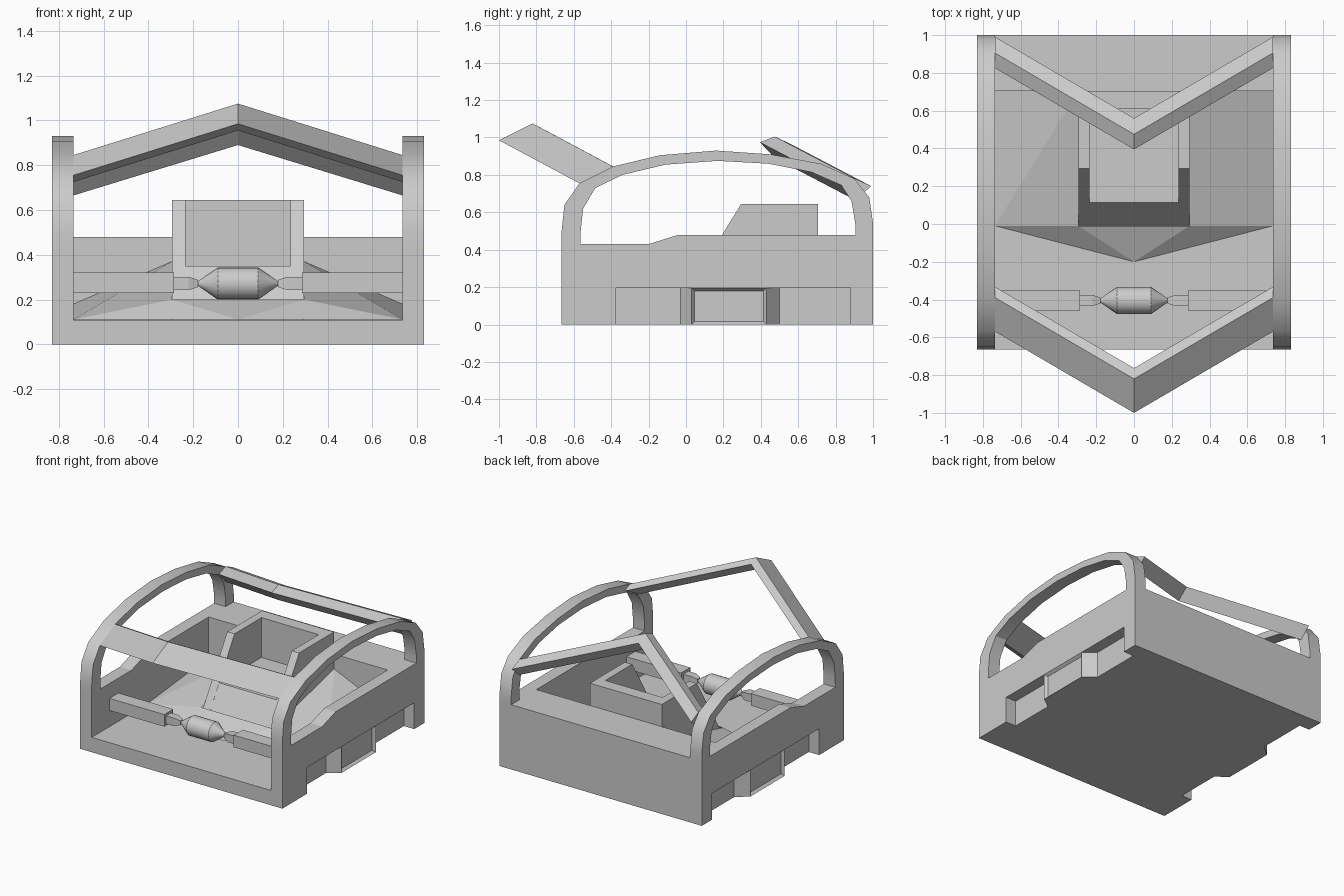
import bpy, bmesh, math
from mathutils import Vector

if "Cube" in bpy.data.objects:
    bpy.data.objects.remove(bpy.data.objects["Cube"])


def finish(name, bm, mirror=False, smooth=None):
    bmesh.ops.recalc_face_normals(bm, faces=bm.faces)
    me = bpy.data.meshes.new(name)
    bm.to_mesh(me)
    bm.free()
    ob = bpy.data.objects.new(name, me)
    bpy.context.collection.objects.link(ob)
    if smooth:
        bpy.ops.object.select_all(action='DESELECT')
        ob.select_set(True)
        bpy.context.view_layer.objects.active = ob
        bpy.ops.object.shade_smooth_by_angle(angle=math.radians(smooth))
    if mirror:
        ob.modifiers.new("Mirror", 'MIRROR')
    return ob


def loft(bm, sections):
    """Skin a list of equal-length closed rings and cap the ends."""
    rings = [[bm.verts.new(p) for p in s] for s in sections]
    n = len(rings[0])
    for a, b in zip(rings, rings[1:]):
        for i in range(n):
            bm.faces.new((a[i], a[(i + 1) % n], b[(i + 1) % n], b[i]))
    bm.faces.new(rings[0])
    bm.faces.new(rings[-1])


def side_prism(name, pts, x0, x1, **kw):
    """Extrude a (y, z) profile along x."""
    bm = bmesh.new()
    loft(bm, [[(x, y, z) for y, z in pts] for x in (x0, x1)])
    return finish(name, bm, **kw)


IN, OUT = 0.735, 0.83

# Side walls: upper part with stepped top
side_prism("side_wall", [(-0.665, 0.195), (1, 0.195), (1, 0.48), (-0.04, 0.48),
                         (-0.2, 0.43), (-0.665, 0.43)], IN, OUT, mirror=True)

# Side walls: lower part with recesses and a framed panel
REC = 0.745
plan = [(IN, -0.665), (OUT, -0.665), (OUT, -0.375), (REC, -0.375), (REC, -0.03),
        (OUT, 0.03), (OUT, 0.43), (REC, 0.50), (REC, 0.88), (OUT, 0.88),
        (OUT, 1.0), (IN, 1.0)]
bm = bmesh.new()
loft(bm, [[(x, y, z) for x, y in plan] for z in (0, 0.195)])
bmesh.ops.recalc_face_normals(bm, faces=bm.faces)
panel = min(bm.faces, key=lambda f: (f.calc_center_median() - Vector((OUT, 0.23, 0.1))).length
            + (1 - abs(f.normal.x)))
bmesh.ops.inset_region(bm, faces=[panel], thickness=0.022, depth=-0.02)
finish("lower_side_wall", bm, mirror=True)

# Roll arches
outer = [(-0.665, 0.43), (-0.665, 0.5), (-0.65, 0.64), (-0.57, 0.755), (-0.39, 0.845),
         (-0.14, 0.905), (0.16, 0.93), (0.45, 0.91), (0.72, 0.86), (0.9, 0.78),
         (0.98, 0.68), (1.0, 0.54), (1.0, 0.48)]
inner = [(-0.565, 0.43), (-0.563, 0.5), (-0.55, 0.62), (-0.485, 0.73), (-0.34, 0.8),
         (-0.11, 0.855), (0.17, 0.875), (0.44, 0.86), (0.67, 0.815), (0.83, 0.745),
         (0.885, 0.66), (0.905, 0.54), (0.905, 0.48)]
side_prism("side_arch", outer + inner[::-1], IN, OUT, mirror=True, smooth=32)

# Floor and rear deck
side_prism("floor_and_deck", [(-0.665, 0), (1, 0), (1, 0.48), (0.705, 0.48),
                              (0.705, 0.11), (-0.665, 0.11)], -IN, IN)

# Raised sloping pit floor
bm = bmesh.new()
ring = [(IN, 0.11, 0.18), (0.295, 0.2, 0.37), (0, 0.2, 0.37)]
v = {k: bm.verts.new(c) for k, c in {
    "tip": (0, -0.2, 0.111), "mid": (0, -0.01, 0.2), "in_f": (0.295, -0.01, 0.2),
    "out_f": (IN, -0.01, 0.111), "out_b": (IN, 0.705, 0.18),
    "in_b": (0.295, 0.705, 0.37), "mid_b": (0, 0.705, 0.37)}.items()}
for keys in (("tip", "in_f", "mid"), ("tip", "out_f", "in_f"), ("in_f", "out_f", "in_b"),
             ("out_f", "out_b", "in_b")):
    bm.faces.new([v[k] for k in keys])
bm.verts.remove(v["mid_b"])
ob = finish("pit_floor", bm, mirror=True)

# Central box seat: sloped side walls, sunken middle
side_prism("seat_side", [(-0.01, 0.1), (-0.01, 0.15), (0.295, 0.645), (0.705, 0.645),
                         (0.705, 0.1)], 0.235, 0.295, mirror=True)
side_prism("seat_middle", [(-0.01, 0.1), (-0.01, 0.15), (0.115, 0.35), (0.61, 0.35),
                           (0.61, 0.645), (0.705, 0.645), (0.705, 0.1)], -0.235, 0.235)


# Chevron cross beams: section at the centre, shifted at each side
def chevron(name, section, dy, dz):
    bm = bmesh.new()
    loft(bm, [[(x, y + s * dy, z + s * dz) for y, z in section]
              for x, s in ((-IN, 1), (0, 0), (IN, 1))])
    finish(name, bm)


chevron("front_beam", [(-1, 0.985), (-0.82, 1.075), (-0.763, 1.045), (-0.943, 0.955)],
        0.43, -0.23)
chevron("rear_beam", [(0.395, 0.975), (0.475, 1.005), (0.56, 0.965), (0.475, 0.89)],
        0.43, -0.225)


# Control bar across the front, turned about the x axis
def turned(name, prof, n, mirror=False):
    bm = bmesh.new()
    off = math.pi / n if n == 4 else 0
    loft(bm, [[(x, -0.405 + r * math.cos(off + 2 * math.pi * i / n),
                0.272 + r * math.sin(off + 2 * math.pi * i / n)) for i in range(n)]
              for x, r in prof])
    finish(name, bm, mirror=mirror, smooth=32 if n > 8 else None)


turned("bar_capsule", [(-0.185, 0.006), (-0.09, 0.072), (0.09, 0.072), (0.185, 0.006)], 20)
turned("bar_connector", [(0.178, 0.022), (0.22, 0.042), (0.29, 0.042)], 4, mirror=True)
side_prism("bar_arm", [(-0.457, 0.23), (-0.352, 0.23), (-0.352, 0.32), (-0.457, 0.32)],
           0.285, IN, mirror=True)
